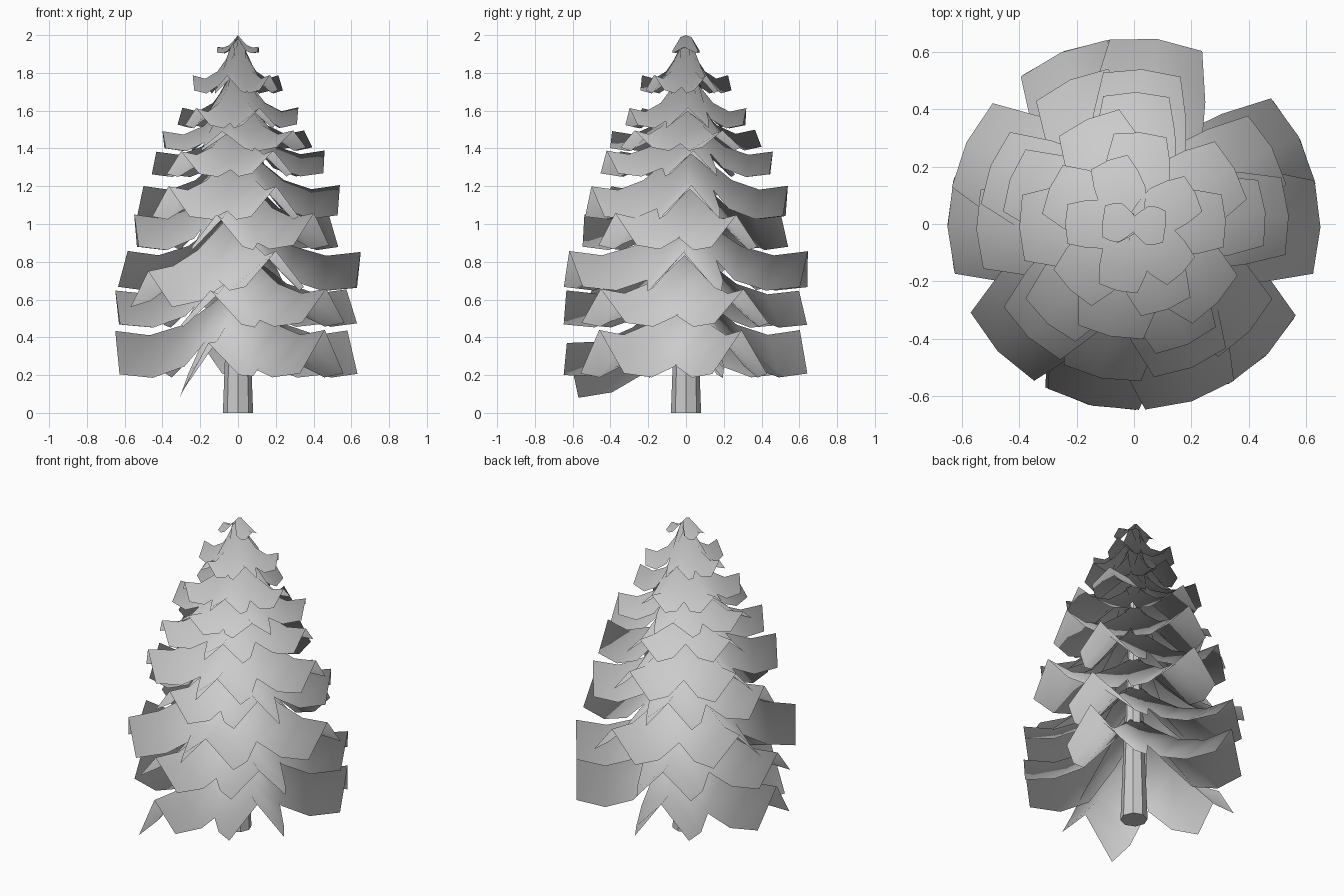
import bpy, bmesh, math, random
from mathutils import Vector, Matrix

if "Cube" in bpy.data.objects:
    bpy.data.objects.remove(bpy.data.objects["Cube"])

random.seed(4)

# Trunk: eight-sided taper
bm = bmesh.new()
bmesh.ops.create_cone(bm, cap_ends=True, segments=8, radius1=0.08, radius2=0.012,
                      depth=1.85, matrix=Matrix.Translation((0, 0, 0.925)))
me = bpy.data.meshes.new("trunk")
bm.to_mesh(me)
bm.free()
bpy.context.collection.objects.link(bpy.data.objects.new("trunk", me))

# Along each branch: radius fraction, ridge height fraction, half width fraction, side drop fraction
PROFILE = [(0.0, 1.0, 0.13, 0.35), (0.2, 0.55, 0.22, 0.65),
           (0.45, 0.1, 0.31, 0.95), (0.72, -0.1, 0.30, 0.98), (1.0, 0.0, 0.25, 1.0)]


def add_branch(bm, angle, radius, tip_z, drop, rise, droop, roll, widen):
    """Drooping needle sheet folded down along its centre ridge."""
    rot = Matrix.Rotation(math.radians(angle), 3, 'Z')
    rows = []
    for f, h, w, d in PROFILE:
        row = []
        for side in (-1, 0, 1):
            r = radius * (f - 0.035 * abs(side) * f)
            z = tip_z + rise * h - drop * d * abs(side) - droop * f * f + roll * side * f
            row.append(bm.verts.new(rot @ Vector((r, side * w * widen * radius, z))))
        rows.append(row)
    for a, b in zip(rows, rows[1:]):
        for i in range(2):
            bm.faces.new((a[i], b[i], b[i + 1], a[i + 1]))


# Two alternating sets of five branch directions
ODD = (27, 112, 180, 256, 315)
EVEN = (-1, 83, 154, 223, 288)
CAP = (0, 180)

# Tiers: radius, ridge tip height, side drop, rise to the trunk, directions, turn
TIERS = [
    (0.65, 0.44, 0.23, 0.26, ODD, 0), (0.65, 0.66, 0.18, 0.25, ODD, 1),
    (0.65, 0.86, 0.19, 0.24, EVEN, 0), (0.55, 1.06, 0.17, 0.26, ODD, 2),
    (0.54, 1.21, 0.16, 0.24, EVEN, 4), (0.46, 1.39, 0.12, 0.20, EVEN, 6),
    (0.40, 1.50, 0.09, 0.22, ODD, 2), (0.32, 1.62, 0.09, 0.22, EVEN, 3),
    (0.24, 1.79, 0.08, 0.19, ODD, 0), (0.11, 1.94, 0.03, 0.06, CAP, -5),
]
for n, (radius, z, drop, rise, angles, turn) in enumerate(TIERS):
    bm = bmesh.new()
    widen = 2.0 if angles is CAP else 1.15 if radius < 0.45 else 1.0
    for k, angle in enumerate(angles):
        droop, roll = random.uniform(0, 0.015) * radius / 0.65, 0.0
        # Front left branches hang lower near the bottom
        if k == 3 and n == 0:
            droop, roll = 0.07, 0.06
        elif k == 3 and n == 2:
            droop = 0.11
        add_branch(bm, angle + turn, radius, z, drop, rise, droop, roll, widen)
    name = f"needle_tier_{n + 1}"
    me = bpy.data.meshes.new(name)
    bm.to_mesh(me)
    bm.free()
    for p in me.polygons:
        p.use_smooth = True
    # Foliage shading: normals fan outwards from the trunk and slightly up
    me.normals_split_custom_set_from_vertices(
        [Vector((v.co.x, v.co.y, 0.35 * v.co.z)).normalized() for v in me.vertices])
    bpy.context.collection.objects.link(bpy.data.objects.new(name, me))
